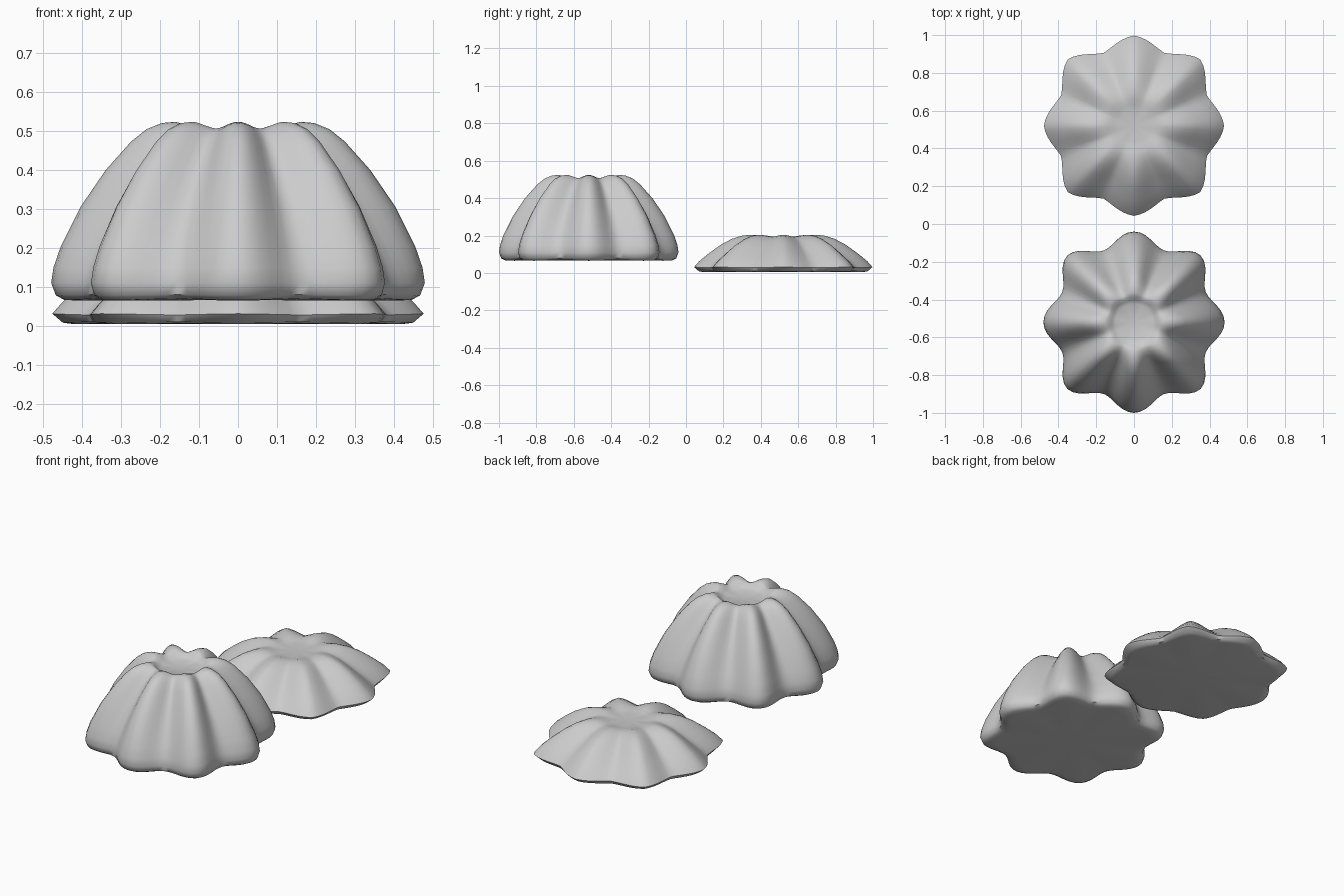
import bpy, bmesh, math

SEG = 96


def fluted_mound(name, cy, profile, z_bottom, z_top, cusp):
    """Loft eight-lobed rings; profile rows: ridge r, ridge z, valley r, valley z."""
    bm = bmesh.new()
    rings = []
    for rr, zr, rv, zv in profile:
        ring = []
        for i in range(SEG):
            a = 2 * math.pi * i / SEG
            wave = 0.5 + 0.5 * math.cos(8 * a)
            t = (a / (math.pi / 4)) % 1
            point = abs(2 * t - 1)
            w = wave * (1 - cusp) + point * cusp
            # diagonal ridges reach slightly further than the axis ridges
            square = 1 + 0.04 * w * (0.5 - 0.5 * math.cos(4 * a))
            r = (rv + (rr - rv) * w) * square
            ring.append(bm.verts.new((r * math.cos(a), cy + r * math.sin(a), zv + (zr - zv) * w)))
        rings.append(ring)
    for lo, hi in zip(rings, rings[1:]):
        for i in range(SEG):
            j = (i + 1) % SEG
            bm.faces.new((lo[i], lo[j], hi[j], hi[i]))
    # base and dimple centre
    bottom = bm.verts.new((0, cy, z_bottom))
    top = bm.verts.new((0, cy, z_top))
    for i in range(SEG):
        j = (i + 1) % SEG
        bm.faces.new((bottom, rings[0][j], rings[0][i]))
        bm.faces.new((top, rings[-1][i], rings[-1][j]))
    mesh = bpy.data.meshes.new(name)
    bm.to_mesh(mesh)
    bm.free()
    ob = bpy.data.objects.new(name, mesh)
    bpy.context.collection.objects.link(ob)
    bpy.ops.object.select_all(action='DESELECT')
    ob.select_set(True)
    bpy.context.view_layer.objects.active = ob
    bpy.ops.object.shade_smooth_by_angle(angle=math.radians(50))
    return ob


# Tall rounded mound at the front
fluted_mound("tall_fluted_mound", -0.52, [
    (0.40, 0.065, 0.35, 0.067),
    (0.445, 0.066, 0.385, 0.070),
    (0.468, 0.078, 0.406, 0.080),
    (0.480, 0.110, 0.412, 0.110),
    (0.474, 0.150, 0.402, 0.150),
    (0.455, 0.205, 0.378, 0.205),
    (0.405, 0.305, 0.320, 0.305),
    (0.340, 0.400, 0.262, 0.390),
    (0.275, 0.473, 0.215, 0.452),
    (0.235, 0.505, 0.190, 0.480),
    (0.195, 0.521, 0.168, 0.498),
    (0.160, 0.524, 0.147, 0.507),
    (0.137, 0.517, 0.132, 0.506),
    (0.118, 0.497, 0.116, 0.492),
    (0.095, 0.485, 0.095, 0.484),
], 0.066, 0.482, 0.0)

# Flat pointed mound at the back
fluted_mound("flat_fluted_mound", 0.52, [
    (0.42, 0.004, 0.38, 0.006),
    (0.450, 0.008, 0.408, 0.010),
    (0.477, 0.031, 0.418, 0.028),
    (0.450, 0.062, 0.393, 0.052),
    (0.400, 0.103, 0.345, 0.088),
    (0.335, 0.150, 0.285, 0.130),
    (0.275, 0.182, 0.235, 0.163),
    (0.225, 0.198, 0.195, 0.182),
    (0.180, 0.204, 0.165, 0.192),
    (0.140, 0.201, 0.135, 0.194),
    (0.110, 0.192, 0.110, 0.190),
    (0.080, 0.188, 0.080, 0.187),
], 0.004, 0.186, 0.45)
